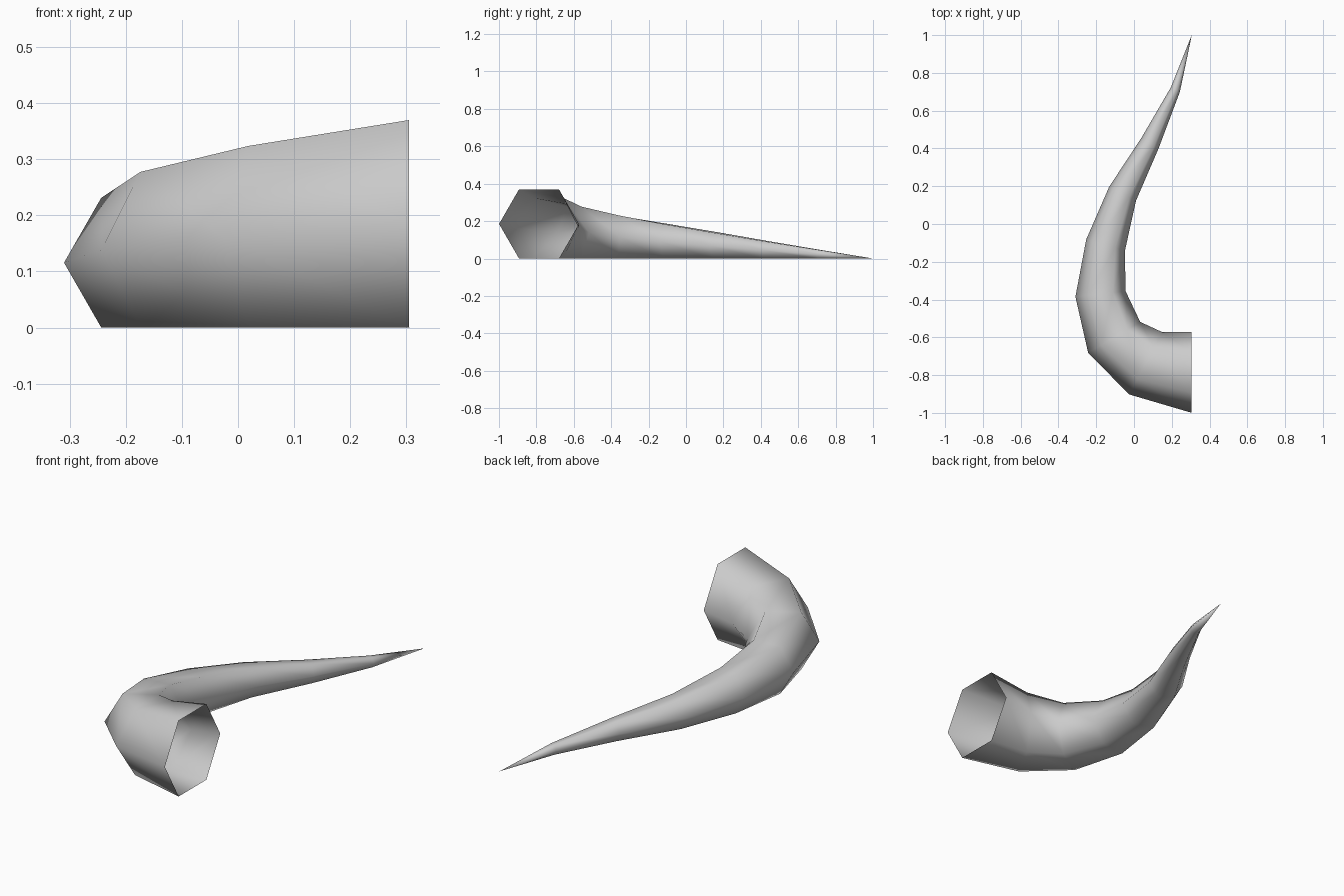
import bpy
import bmesh
from math import sin, cos, pi, sqrt
from mathutils import Vector

cube = bpy.data.objects.get("Cube")
if cube:
    bpy.data.objects.remove(cube, do_unlink=True)

SIDES = 6
BASE_RADIUS = 0.2135

# Outer and inner edge of each section in plan, from the open base to the tip
SECTIONS = [
    ((0.305, -1.0), (0.305, -0.572)),
    ((-0.025, -0.90), (0.15, -0.575)),
    ((-0.24, -0.68), (0.03, -0.52)),
    ((-0.308, -0.385), (-0.047, -0.355)),
    ((-0.251, -0.083), (-0.05, -0.14)),
    ((-0.13, 0.196), (0.009, 0.124)),
    ((0.04, 0.457), (0.13, 0.40)),
    ((0.196, 0.723), (0.242, 0.70)),
]

mat = bpy.data.materials.new("horn grey")
mat.use_nodes = True
grey = (0.6, 0.6, 0.6, 1)
mat.diffuse_color = grey
mat.node_tree.nodes["Principled BSDF"].inputs["Base Color"].default_value = grey

# Hexagonal sections shrink evenly and all rest on the ground
bm = bmesh.new()
rings = []
for i, (outer, inner) in enumerate(SECTIONS):
    o, n = Vector((*outer, 0)), Vector((*inner, 0))
    centre, across = (o + n) / 2, (o - n).normalized()
    radius = BASE_RADIUS * (1 - i / len(SECTIONS))
    centre.z = radius * sqrt(3) / 2
    ring = []
    for k in range(SIDES):
        a = 2 * pi * k / SIDES
        offset = across * cos(a) + Vector((0, 0, sin(a)))
        ring.append(bm.verts.new(centre + offset * radius))
    rings.append(ring)

# Side walls, then the pointed tip; the base stays open
for r, s in zip(rings, rings[1:]):
    for k in range(SIDES):
        j = (k + 1) % SIDES
        bm.faces.new((r[k], r[j], s[j], s[k]))
tip = bm.verts.new((0.306, 1.0, 0))
for k in range(SIDES):
    bm.faces.new((rings[-1][k], rings[-1][(k + 1) % SIDES], tip))
bmesh.ops.recalc_face_normals(bm, faces=bm.faces)
# Make the walls face outward, judged by the flat underside
under = min(bm.faces, key=lambda f: f.calc_center_median().z)
if under.normal.z > 0:
    bmesh.ops.reverse_faces(bm, faces=bm.faces)
for f in bm.faces:
    f.smooth = True

mesh = bpy.data.meshes.new("horn")
bm.to_mesh(mesh)
bm.free()
mesh.materials.append(mat)
horn = bpy.data.objects.new("horn", mesh)
bpy.context.collection.objects.link(horn)
